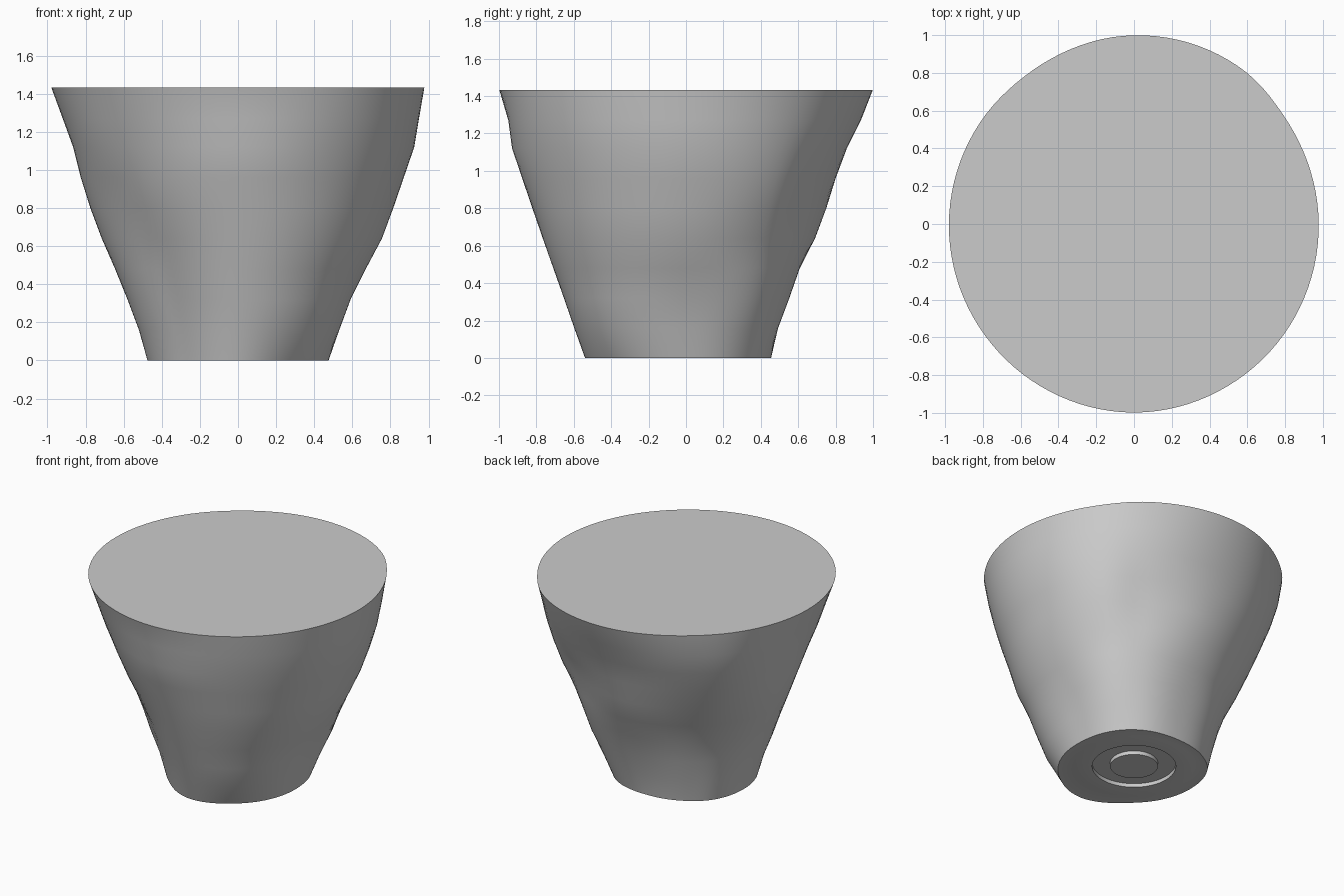
import bpy, bmesh, math

if "Cube" in bpy.data.objects:
    bpy.data.objects.remove(bpy.data.objects["Cube"])

HEIGHTS = [0, .16, .32, .48, .64, .80, .96, 1.12, 1.27, 1.433]
# side profiles: direction in degrees (counter-clockwise from +x) -> radius at each height
WALL = {
    0:   [.475, .53, .59, .67, .755, .815, .87, .925, .95, .978],
    35:  [.484, .55, .625, .68, .74, .815, .873, .92, .95, .978],
    55:  [.48, .54, .60, .66, .71, .75, .82, .89, .945, 1.0],
    90:  [.455, .49, .55, .605, .69, .75, .80, .86, .935, .999],
    125: [.47, .505, .555, .60, .68, .755, .825, .89, .945, .974],
    145: [.485, .52, .56, .61, .695, .77, .84, .905, .95, .976],
    180: [.475, .52, .58, .645, .715, .775, .825, .865, .92, .98],
    215: [.475, .52, .58, .63, .685, .745, .81, .88, .93, .985],
    235: [.484, .52, .57, .625, .69, .765, .83, .885, .935, .99],
    270: [.54, .595, .65, .707, .763, .82, .875, .93, .95, .998],
    305: [.51, .60, .66, .715, .785, .83, .88, .925, .96, .99],
}
# underside rings (radius, z): annular groove around a flush boss, faint outer step
UNDERSIDE = [(.157, 0), (.157, .027), (.275, .027), (.275, 0), (.395, 0), (.40, .001)]
SEGMENTS = 108
ANGLES = sorted(WALL)


def knot(i, level):
    """Angle and radius of profile i, wrapping around the circle."""
    turns, k = divmod(i, len(ANGLES))
    return ANGLES[k] + 360 * turns, WALL[ANGLES[k]][level]


def wall_radius(level, angle):
    """Smooth periodic Hermite interpolation between the side profiles."""
    i = max(k for k, a in enumerate(ANGLES) if a <= angle)
    (a0, r0), (a1, r1), (a2, r2), (a3, r3) = (knot(i + k, level) for k in (-1, 0, 1, 2))
    h = a2 - a1
    t = (angle - a1) / h
    m1 = (r2 - r0) / (a2 - a0) * h
    m2 = (r3 - r1) / (a3 - a1) * h
    return ((2*t**3 - 3*t**2 + 1) * r1 + (t**3 - 2*t**2 + t) * m1
            + (3*t**2 - 2*t**3) * r2 + (t**3 - t**2) * m2)


bm = bmesh.new()


def add_ring(radius, z):
    ring = []
    for s in range(SEGMENTS):
        deg = 360 * s / SEGMENTS
        r, a = radius(deg), math.radians(deg)
        ring.append(bm.verts.new((r * math.cos(a), r * math.sin(a), z)))
    return ring


rings = [add_ring(lambda a, r=r: r, z) for r, z in UNDERSIDE]
rings += [add_ring(lambda a, k=k: wall_radius(k, a), z) for k, z in enumerate(HEIGHTS)]

# skin the rings, then close the boss and the flat top
for low, high in zip(rings, rings[1:]):
    for s in range(SEGMENTS):
        n = (s + 1) % SEGMENTS
        bm.faces.new((low[s], low[n], high[n], high[s]))
bm.faces.new(rings[0][::-1])
bm.faces.new(rings[-1])
bmesh.ops.recalc_face_normals(bm, faces=bm.faces)

mesh = bpy.data.meshes.new("tapered_body")
bm.to_mesh(mesh)
bm.free()
body = bpy.data.objects.new("tapered_body", mesh)
bpy.context.collection.objects.link(body)
bpy.context.view_layer.objects.active = body
body.select_set(True)
bpy.ops.object.shade_smooth_by_angle(angle=math.radians(35))
